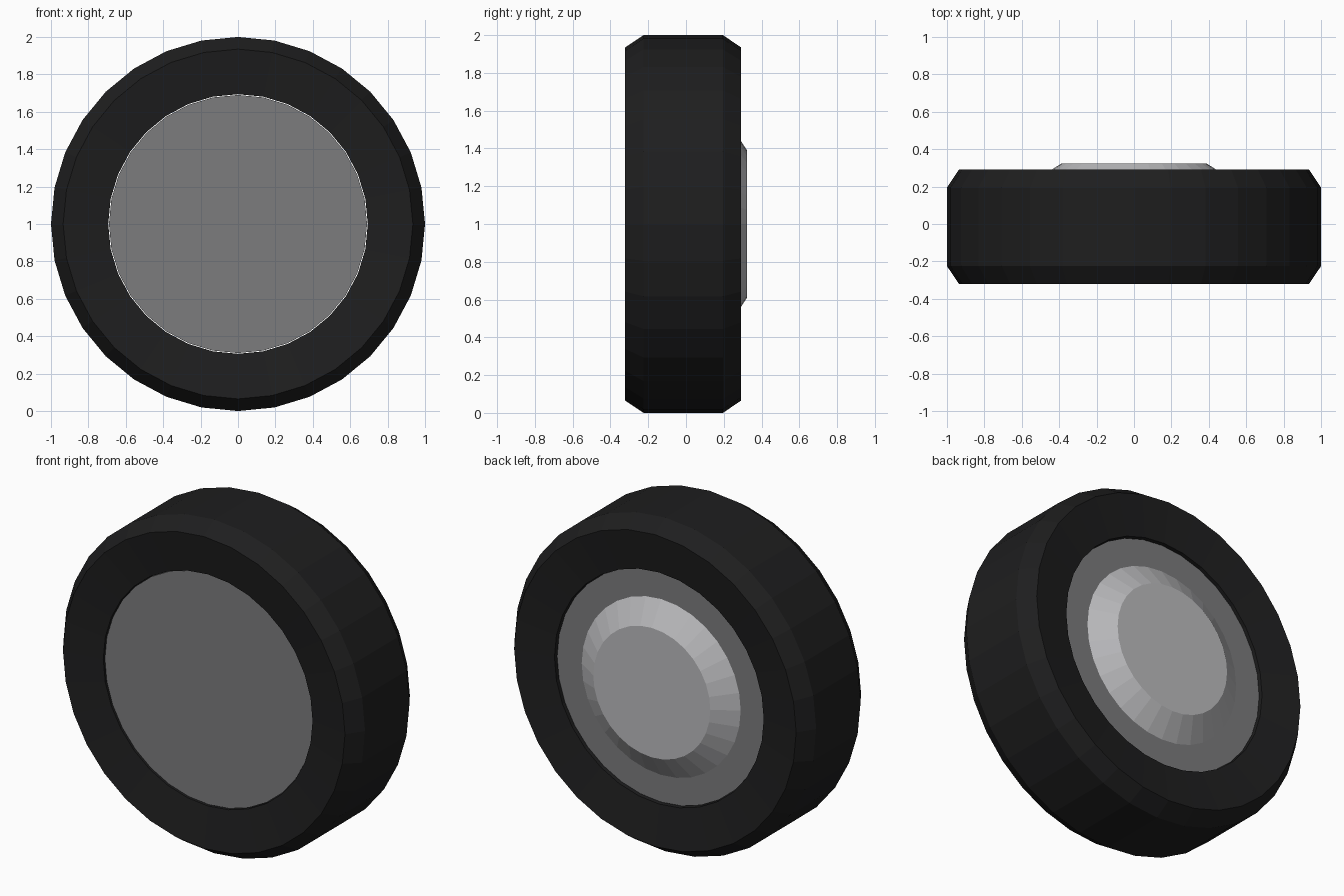
import bpy, bmesh
from math import cos, sin, pi

if "Cube" in bpy.data.objects:
    bpy.data.objects.remove(bpy.data.objects["Cube"])

SIDES = 32
CENTRE_Z = 1.0


def material(name, v):
    m = bpy.data.materials.new(name)
    m.diffuse_color = (v, v, v * 1.03, 1)
    m.use_nodes = True
    m.node_tree.nodes["Principled BSDF"].inputs["Base Color"].default_value = m.diffuse_color
    return m


def lathe(name, profile, mat, ring=False):
    """Spin (radius, y) points around the axle; ring closes the profile, otherwise the ends are capped."""
    bm = bmesh.new()
    loops = []
    for r, y in profile:
        loops.append([bm.verts.new((r * cos(2 * pi * i / SIDES), y,
                                    CENTRE_Z + r * sin(2 * pi * i / SIDES)))
                      for i in range(SIDES)])
    pairs = list(zip(loops, loops[1:]))
    if ring:
        pairs.append((loops[-1], loops[0]))
    else:
        bm.faces.new(loops[0])
        bm.faces.new(loops[-1])
    for a, b in pairs:
        for i in range(SIDES):
            j = (i + 1) % SIDES
            bm.faces.new((a[i], a[j], b[j], b[i]))
    bmesh.ops.recalc_face_normals(bm, faces=bm.faces)
    mesh = bpy.data.meshes.new(name)
    bm.to_mesh(mesh)
    bm.free()
    mesh.materials.append(mat)
    obj = bpy.data.objects.new(name, mesh)
    bpy.context.collection.objects.link(obj)
    return obj


rubber = material("rubber", 0.013)
dark_metal = material("dark_metal", 0.2)
light_metal = material("light_metal", 0.5)

# tyre: chamfered tread, slightly dished side walls, open bore
lathe("tyre", [(0.694, -0.285), (0.935, -0.322), (1.0, -0.225), (1.0, 0.195),
               (0.935, 0.292), (0.694, 0.255)], rubber, ring=True)

# rim: plain disc filling the bore, recessed on both sides
lathe("rim", [(0.69, -0.275), (0.69, 0.235)], dark_metal)

# hub: raised cap on the back
lathe("hub_cap", [(0.535, 0.23), (0.388, 0.324)], light_metal)
